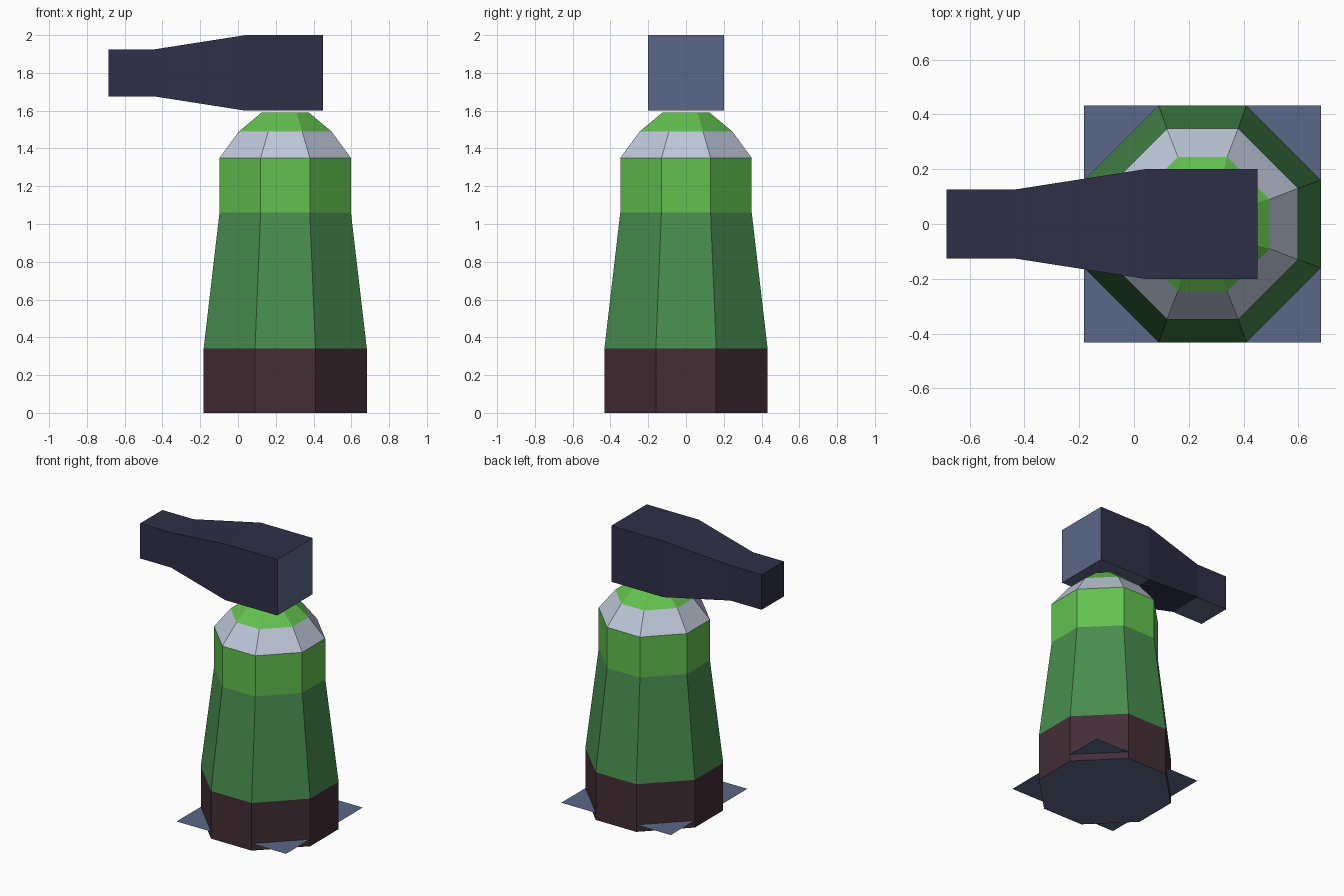
import bpy, bmesh

if "Cube" in bpy.data.objects:
    bpy.data.objects.remove(bpy.data.objects["Cube"])


def material(name, rgb):
    # sRGB 0-255 to linear diffuse colour
    lin = [(c / 255 / 12.92) if c < 11 else ((c / 255 + 0.055) / 1.055) ** 2.4 for c in rgb]
    m = bpy.data.materials.new(name)
    m.diffuse_color = (*lin, 1)
    m.use_nodes = True
    m.node_tree.nodes["Principled BSDF"].inputs["Base Color"].default_value = m.diffuse_color
    return m


brown = material("dark brown", (67, 45, 54))
green = material("mid green", (72, 141, 78))
lime = material("bright green", (99, 192, 79))
grey = material("light grey", (190, 200, 217))
slate = material("slate blue", (91, 103, 135))
navy = material("navy", (47, 47, 72))


def loft(name, rings, mats, rule):
    """Join matching rings into a closed solid; rule(face) gives the material index."""
    bm = bmesh.new()
    loops = [[bm.verts.new(p) for p in ring] for ring in rings]
    n = len(loops[0])
    for a, b in zip(loops, loops[1:]):
        for i in range(n):
            j = (i + 1) % n
            bm.faces.new((a[i], a[j], b[j], b[i]))
    bm.faces.new(loops[0][::-1])
    bm.faces.new(loops[-1])
    bmesh.ops.recalc_face_normals(bm, faces=bm.faces)
    bm.normal_update()
    for f in bm.faces:
        f.material_index = rule(f)
    me = bpy.data.meshes.new(name)
    bm.to_mesh(me)
    bm.free()
    for m in mats:
        me.materials.append(m)
    ob = bpy.data.objects.new(name, me)
    bpy.context.collection.objects.link(ob)
    return ob


CX = 0.25  # axis of the bottle


def octagon(a, b, z):
    pts = [(a, -b), (a, b), (b, a), (-b, a), (-a, b), (-a, -b), (-b, -a), (b, -a)]
    return [(CX + x, y, z) for x, y in pts]


# Bottle: (half width, half side, height) profile with one colour per band
profile = [(0.432, 0.16, 0), (0.432, 0.16, 0.34), (0.348, 0.13, 1.06),
           (0.348, 0.13, 1.35), (0.245, 0.09, 1.49), (0.125, 0.06, 1.59)]
limits = [0.34, 1.06, 1.35, 1.49, 2]


def bottle_rule(f):
    z = f.calc_center_median().z
    if z < 0.01:
        return 5  # slate underside
    return next(i for i, top in enumerate(limits) if z < top)


loft("bottle", [octagon(*p) for p in profile],
     [brown, green, lime, grey, lime, slate], bottle_rule)

# Spray head: square sections along x, slate back end and flat undersides
sections = [(-0.685, 0.125), (-0.44, 0.125), (0.04, 0.2), (0.45, 0.2)]
loft("spray_head",
     [[(x, -h, 1.8 - h), (x, h, 1.8 - h), (x, h, 1.8 + h), (x, -h, 1.8 + h)] for x, h in sections],
     [navy, slate],
     lambda f: int(f.normal.x > 0.9 or f.normal.z < -0.995))

# Thin square plate poking out around the base
bpy.ops.mesh.primitive_plane_add(size=0.864, location=(CX, 0, 0.05))
plate = bpy.context.object
plate.name = "base_plate"
plate.data.materials.append(slate)
